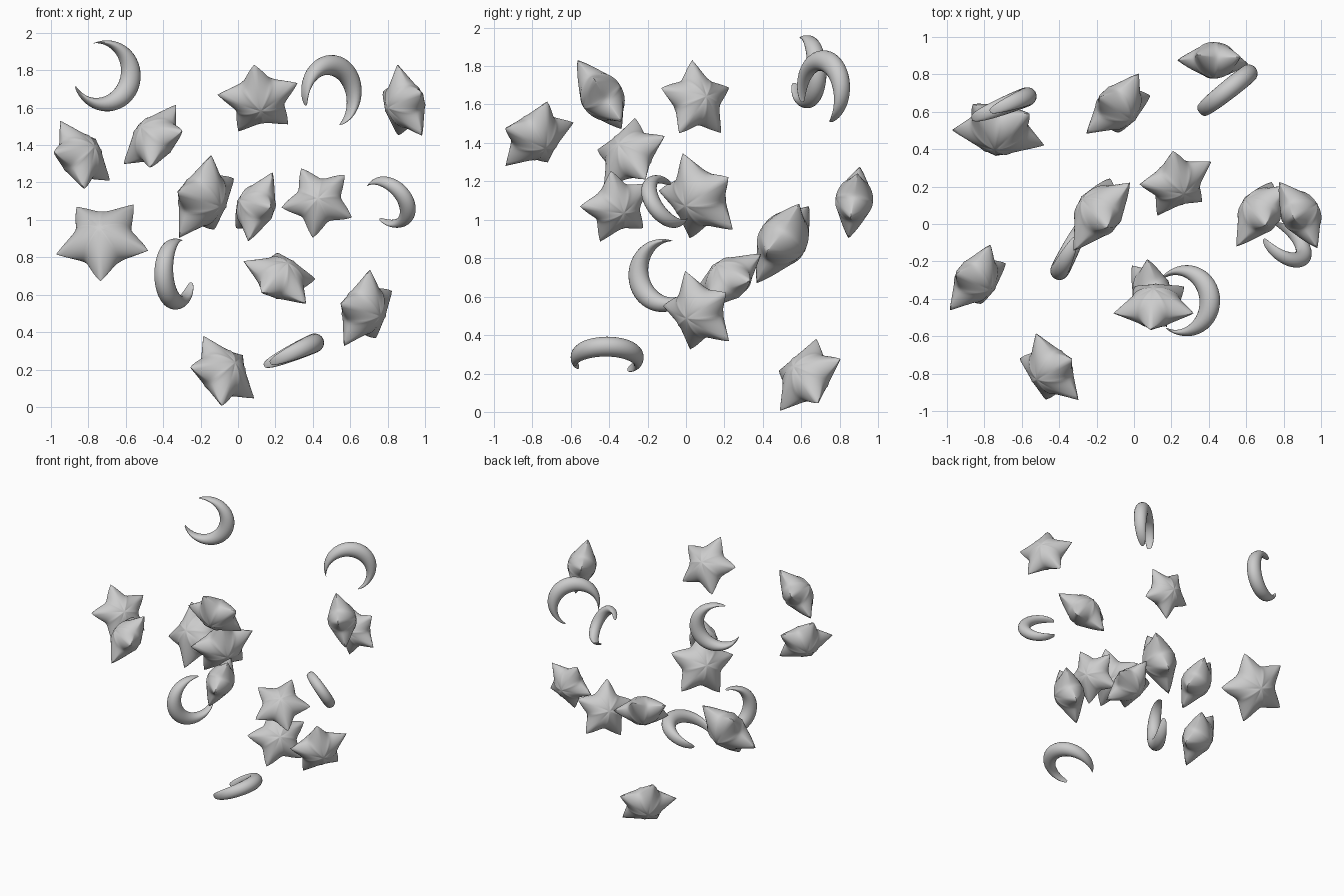
import bpy
import bmesh
from math import sin, cos, pi, sqrt, radians
from mathutils import Matrix, Vector

if "Cube" in bpy.data.objects:
    bpy.data.objects.remove(bpy.data.objects["Cube"])


def place(bm, name, centre, size, point, normal):
    """Turn a unit mesh so local x follows `point` and local z follows `normal`."""
    bmesh.ops.recalc_face_normals(bm, faces=bm.faces)
    mesh = bpy.data.meshes.new(name)
    bm.to_mesh(mesh)
    bm.free()
    for f in mesh.polygons:
        f.use_smooth = True
    ob = bpy.data.objects.new(name, mesh)
    bpy.context.collection.objects.link(ob)
    z = Vector(normal).normalized()
    x = Vector(point)
    x = (x - z * x.dot(z)).normalized()
    rot = Matrix((x, z.cross(x), z)).transposed().to_4x4()
    ob.matrix_world = Matrix.Translation(centre) @ rot @ Matrix.Scale(size, 4)


def skin(bm, rings, start, end):
    """Bridge closed rings of vertices and cap both ends with a fan."""
    n = len(rings[0])
    for a, b in zip(rings, rings[1:]):
        for i in range(n):
            j = (i + 1) % n
            bm.faces.new((a[i], a[j], b[j], b[i]))
    for pole, ring in ((start, rings[0]), (end, rings[-1])):
        for i in range(n):
            bm.faces.new((pole, ring[i], ring[(i + 1) % n]))


def puffy_star(height=0.49, inner=0.61, n=80, steps=12):
    bm = bmesh.new()
    rings = []
    rho = [sin(pi / 2 * k / steps) for k in range(1, steps)] + [1.0]
    levels = [(r, 1) for r in rho] + [(r, -1) for r in reversed(rho[:-1])]
    for r, side in levels:
        ring = []
        for i in range(n):
            a = 2 * pi * i / n
            t = abs((a / (2 * pi / 5) + 0.5) % 1 - 0.5) * 2   # 0 at a point, 1 in a notch
            edge = inner + (1 - inner) * (1 - t) ** 1.75
            # pointed flanks along the arms, full and round in the notches
            h = side * height * (1 - r ** (1.3 + 0.7 * t)) ** (0.9 - 0.38 * t)
            ring.append(bm.verts.new((r * edge * cos(a), r * edge * sin(a), h)))
        rings.append(ring)
    skin(bm, rings, bm.verts.new((0, 0, height)), bm.verts.new((0, 0, -height)))
    return bm


def crescent(half_arc=radians(138), width=0.59, depth=0.27, n=20, steps=48):
    bm = bmesh.new()
    # inner circle runs through both tips and the inside of the thick middle
    k = 1 - width
    c = (k * k - 1) / (2 * (k - cos(half_arc)))
    r = k - c
    rings = []
    for s in range(1, steps):
        a = half_arc * -cos(pi * s / steps)
        inside = c * cos(a) + sqrt(r * r - (c * sin(a)) ** 2)
        w = max(1 - inside, 0.004)
        mid, d = 1 - w / 2, depth * (w / width) ** 0.35
        ring = []
        for i in range(n):
            b = 2 * pi * i / n
            q = mid + w / 2 * cos(b)
            ring.append(bm.verts.new((q * cos(a), q * sin(a), d * sin(b))))
        rings.append(ring)
    tips = [bm.verts.new((cos(half_arc), s * sin(half_arc), 0)) for s in (-1, 1)]
    skin(bm, rings, *tips)
    return bm


# Stars: centre, radius, direction of one point, face normal
stars = [
    ((-.842, -.295, 1.341), .22, (-.094, .019, .194), (.695, -.53, .485)),
    ((-.447, -.781, 1.435), .222, (.119, .061, .18), (.66, .47, -.58)),
    ((-.722, .504, .895), .262, (-.051, -.51, -.842), (.16, .84, -.52)),
    ((-.186, .065, 1.114), .25, (.038, -.075, .221), (-.755, .557, .34)),
    ((.113, -.438, 1.643), .227, (-.027, -.124, .186), (-.08, .83, .55)),
    ((.095, -.36, 1.07), .207, (.08, -.19, 0), (.86, .36, -.36)),
    ((.430, .875, 1.1), .200, (-.030, -.03, -.196), (.03, .985, -.15)),
    ((.228, .22, .69), .217, (-.02, .168, .13), (-.36, .546, -.756)),
    ((.676, .066, .52), .227, (.03, -.068, .205), (-.764, .575, .297)),
    ((-.083, .628, .184), .226, (-.095, .047, .181), (-.61, .63, -.48)),
    ((.89, .055, 1.621), .214, (-.04, -.024, .205), (.85, .488, .205)),
]
for i, (centre, size, point, normal) in enumerate(stars):
    place(puffy_star(), f"star_{i + 1}", centre, size, point, normal)

# Crescent moons: centre, radius, direction of the thick middle, face normal
moons = [
    ((-.70, .63, 1.77), .19, (.9, .36, -.44), (.37, -.93, 0)),
    ((.5, .715, 1.69), .192, (.32, .25, .91), (.62, -.78, 0)),
    ((.815, -.11, 1.095), .153, (.78, -.62, 0), (-.53, -.67, -.51)),
    ((-.335, -.125, .71), .19, (-.396, -.783, -.47), (.89, -.45, 0)),
    ((.283, -.41, .285), .19, (.90, .14, .41), (-.41, 0, .91)),
]
for i, (centre, size, middle, normal) in enumerate(moons):
    place(crescent(), f"moon_{i + 1}", centre, size, middle, normal)
